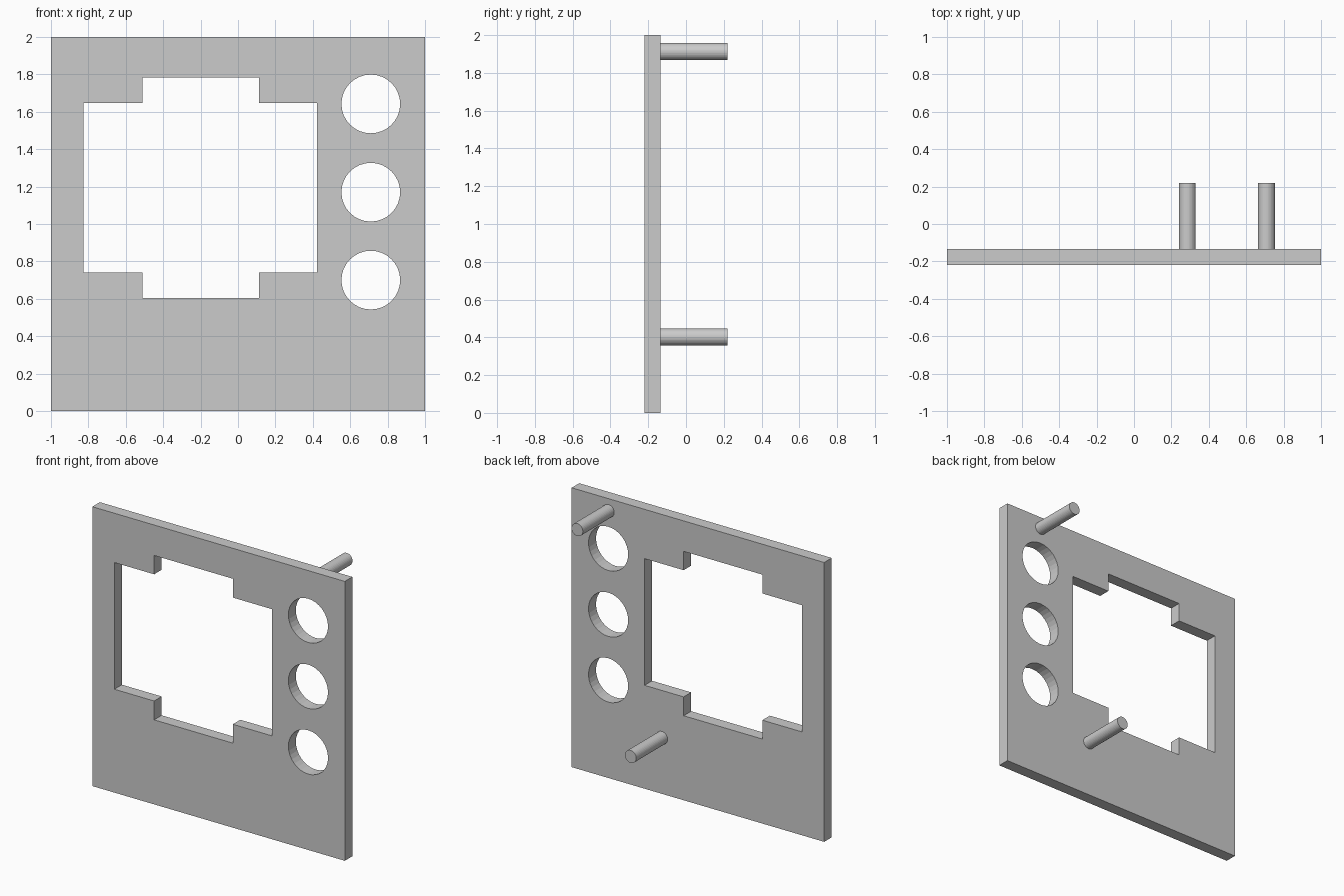
import bpy, bmesh
from math import sin, cos, tau, pi

if "Cube" in bpy.data.objects:
    bpy.data.objects.remove(bpy.data.objects["Cube"])

FRONT, BACK, PEG_END = -0.22, -0.135, 0.22


def circle(cx, cz, r, n=32):
    return [(cx + r * cos(tau * i / n), cz + r * sin(tau * i / n)) for i in range(n)]


def plate(name, loops, y0, y1):
    """Fill outline and hole loops in the XZ plane, then extrude along y."""
    bm = bmesh.new()
    edges = []
    for loop in loops:
        vs = [bm.verts.new((x, y0, z)) for x, z in loop]
        edges += [bm.edges.new((vs[i - 1], vs[i])) for i in range(len(vs))]
    bmesh.ops.triangle_fill(bm, edges=edges, use_beauty=True, use_dissolve=False)
    ext = bmesh.ops.extrude_face_region(bm, geom=bm.faces[:], use_keep_orig=True)
    moved = [g for g in ext["geom"] if isinstance(g, bmesh.types.BMVert)]
    bmesh.ops.translate(bm, verts=moved, vec=(0, y1 - y0, 0))
    bmesh.ops.recalc_face_normals(bm, faces=bm.faces[:])
    mesh = bpy.data.meshes.new(name)
    bm.to_mesh(mesh)
    bm.free()
    obj = bpy.data.objects.new(name, mesh)
    bpy.context.collection.objects.link(obj)
    return obj


# Face plate with stepped window and three round holes
outline = [(-1, 0), (1, 0), (1, 2), (-1, 2)]
x0, x1, x2, x3 = -0.825, -0.51, 0.113, 0.423
z0, z1, z2, z3 = 0.605, 0.74, 1.647, 1.782
window = [(x0, z1), (x1, z1), (x1, z0), (x2, z0), (x2, z1), (x3, z1),
          (x3, z2), (x2, z2), (x2, z3), (x1, z3), (x1, z2), (x0, z2)]
holes = [circle(0.71, z, 0.157) for z in (0.70, 1.17, 1.642)]
plate("face_plate", [outline, window] + holes, FRONT, BACK)

# Mounting pegs on the back
for name, x, z in (("upper_peg", 0.708, 1.913), ("lower_peg", 0.285, 0.402)):
    bpy.ops.mesh.primitive_cylinder_add(
        vertices=32, radius=0.045, depth=PEG_END - BACK,
        location=(x, (PEG_END + BACK) / 2, z), rotation=(pi / 2, 0, 0))
    bpy.context.object.name = name
